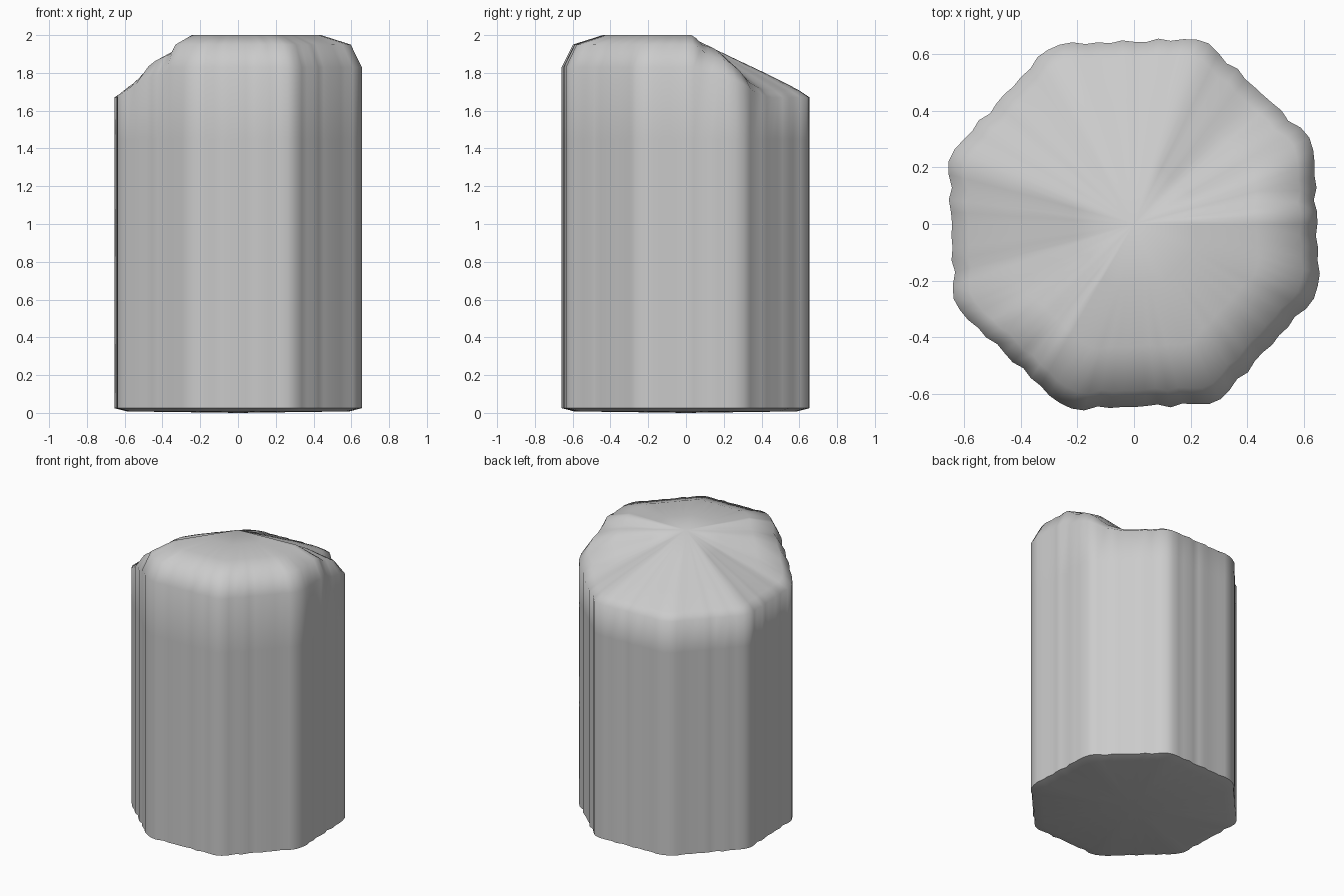
import bpy, bmesh, math

if "Cube" in bpy.data.objects:
    bpy.data.objects.remove(bpy.data.objects["Cube"])

SEG = 96
APOTHEM = 0.645
TILT = 2.2          # facet direction of the eight-sided outline, degrees
FULL_DIR = -59.0    # direction of the tall shoulder, degrees
# angular distance from FULL_DIR -> height blend (1 tall shoulder, 0 low slope)
BLEND = [(0, 1), (65, 1), (69, .77), (75, .70), (79, .66), (84, .5),
         (90, .25), (95, .12), (103, 0), (180, 0)]


def blend(deg):
    d = abs((deg - FULL_DIR + 180) % 360 - 180)
    for (a, va), (b, vb) in zip(BLEND, BLEND[1:]):
        if d <= b:
            return va + (vb - va) * (d - a) / (b - a)
    return 0


def radius(deg):
    # octagon with shallow bark-like flutes
    off = (deg - TILT + 22.5) % 45 - 22.5
    a = math.radians(deg)
    wave = 0.0045 * math.sin(40 * a) + 0.003 * math.sin(27 * a + 1)
    return min(APOTHEM / math.cos(math.radians(off)), 0.694) + wave - 0.001


# ring scale, low height, extra height on the tall side
RINGS = [(0.90, 0.008, 0), (1.0, 0.025, 0), (1.0, 0.75, 0), (1.0, 1.45, 0),
         (1.0, 1.67, 0.16), (0.91, 1.71, 0.24), (0.67, 1.79, 0.21),
         (0.33, 1.895, 0.105)]

bm = bmesh.new()
rings = []
for scale, low, extra in RINGS:
    ring = []
    for i in range(SEG):
        deg = 360 * i / SEG
        a, r = math.radians(deg), radius(deg) * scale
        ring.append(bm.verts.new((r * math.cos(a), r * math.sin(a),
                                  low + extra * blend(deg))))
    rings.append(ring)
for lo, hi in zip(rings, rings[1:]):
    for i in range(SEG):
        j = (i + 1) % SEG
        bm.faces.new((lo[i], lo[j], hi[j], hi[i]))

# closing fans at the bottom and the apex
base = bm.verts.new((0, 0, 0))
apex = bm.verts.new((0, 0, 2))
for i in range(SEG):
    j = (i + 1) % SEG
    bm.faces.new((base, rings[0][j], rings[0][i]))
    bm.faces.new((apex, rings[-1][i], rings[-1][j]))

mesh = bpy.data.meshes.new("fluted_stump")
bm.to_mesh(mesh)
bm.free()
stump = bpy.data.objects.new("fluted_stump", mesh)
bpy.context.collection.objects.link(stump)
bpy.context.view_layer.objects.active = stump
stump.select_set(True)
bpy.ops.object.shade_smooth_by_angle(angle=math.radians(60))
